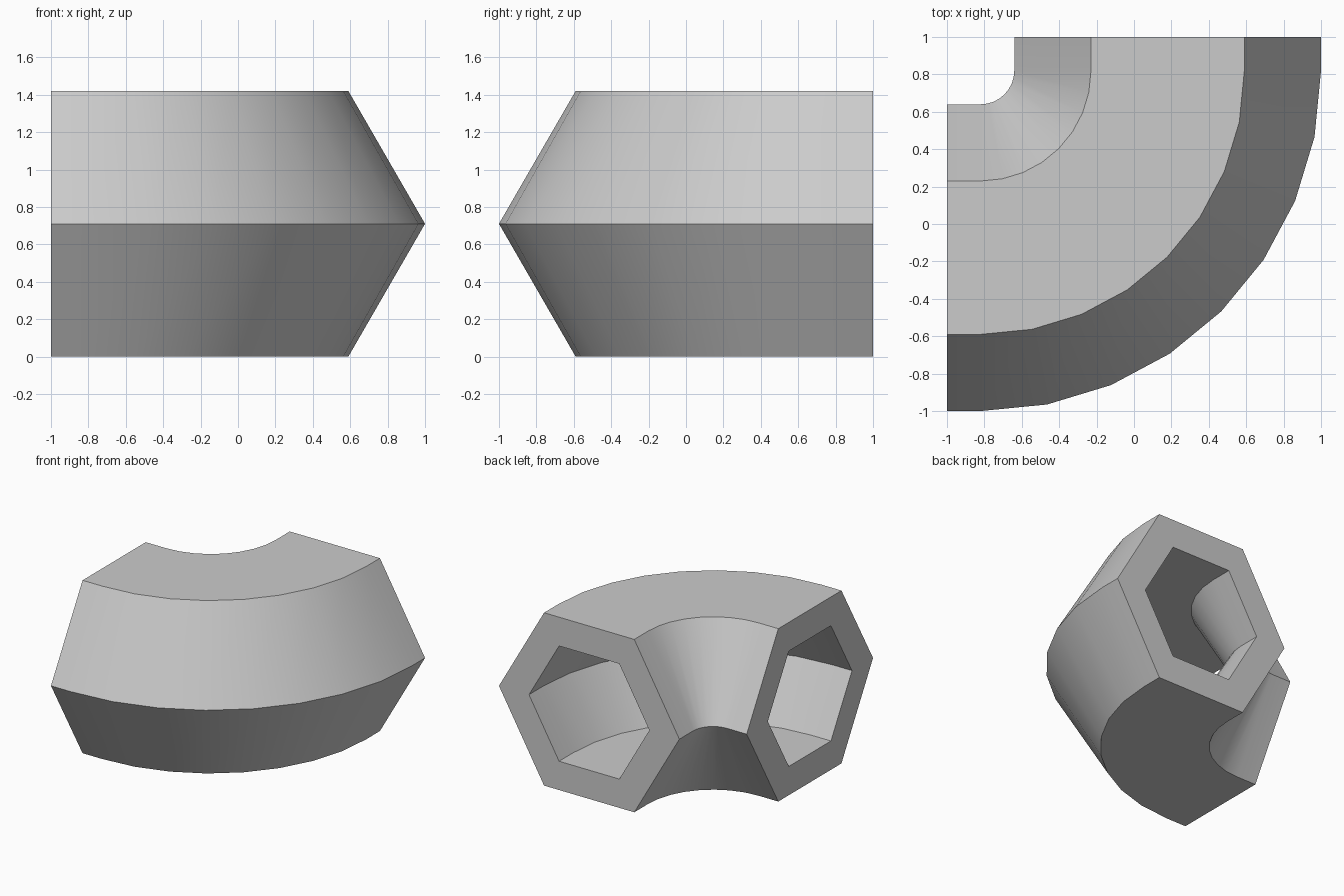
import bpy, bmesh
from math import sin, cos, pi, radians

if "Cube" in bpy.data.objects:
    bpy.data.objects.remove(bpy.data.objects["Cube"])

SIDES, STEPS = 6, 8
R_OUT, R_IN = 0.82, 0.547        # hexagon circumradii: wall and bore
BEND, PIVOT = 1.0, 0.82          # bend radius, pivot at (-PIVOT, PIVOT)
MID_Z = R_OUT * sin(pi / 3)

# Stations along the path: straight stub, quarter bend, straight stub
stations = [(-(1 - PIVOT), 0.0, 0.0)]
stations += [(0.0, 0.0, (pi / 2) * i / STEPS) for i in range(STEPS + 1)]
stations += [(0.0, 1 - PIVOT, pi / 2)]

bm = bmesh.new()


def ring(radius, dx, dy, a):
    """Hexagonal cross-section placed at one station."""
    verts = []
    for k in range(SIDES):
        t = 2 * pi * k / SIDES
        d = BEND + radius * cos(t)
        verts.append(bm.verts.new((-PIVOT + dx + d * sin(a),
                                   PIVOT + dy - d * cos(a),
                                   MID_Z + radius * sin(t))))
    return verts


def bridge(a, b):
    for k in range(SIDES):
        n = (k + 1) % SIDES
        bm.faces.new((a[k], a[n], b[n], b[k]))


# Outer wall, bore and the two open end rims
outer = [ring(R_OUT, *s) for s in stations]
inner = [ring(R_IN, *s) for s in stations]
for rings in (outer, inner):
    for a, b in zip(rings, rings[1:]):
        bridge(a, b)
bridge(outer[0], inner[0])
bridge(outer[-1], inner[-1])
bmesh.ops.recalc_face_normals(bm, faces=bm.faces[:])

mesh = bpy.data.meshes.new("hexagonal_pipe_elbow")
bm.to_mesh(mesh)
bm.free()
elbow = bpy.data.objects.new("hexagonal_pipe_elbow", mesh)
bpy.context.collection.objects.link(elbow)

# Smooth along the bend, crisp hexagon edges
bpy.context.view_layer.objects.active = elbow
elbow.select_set(True)
bpy.ops.object.shade_smooth_by_angle(angle=radians(30))
